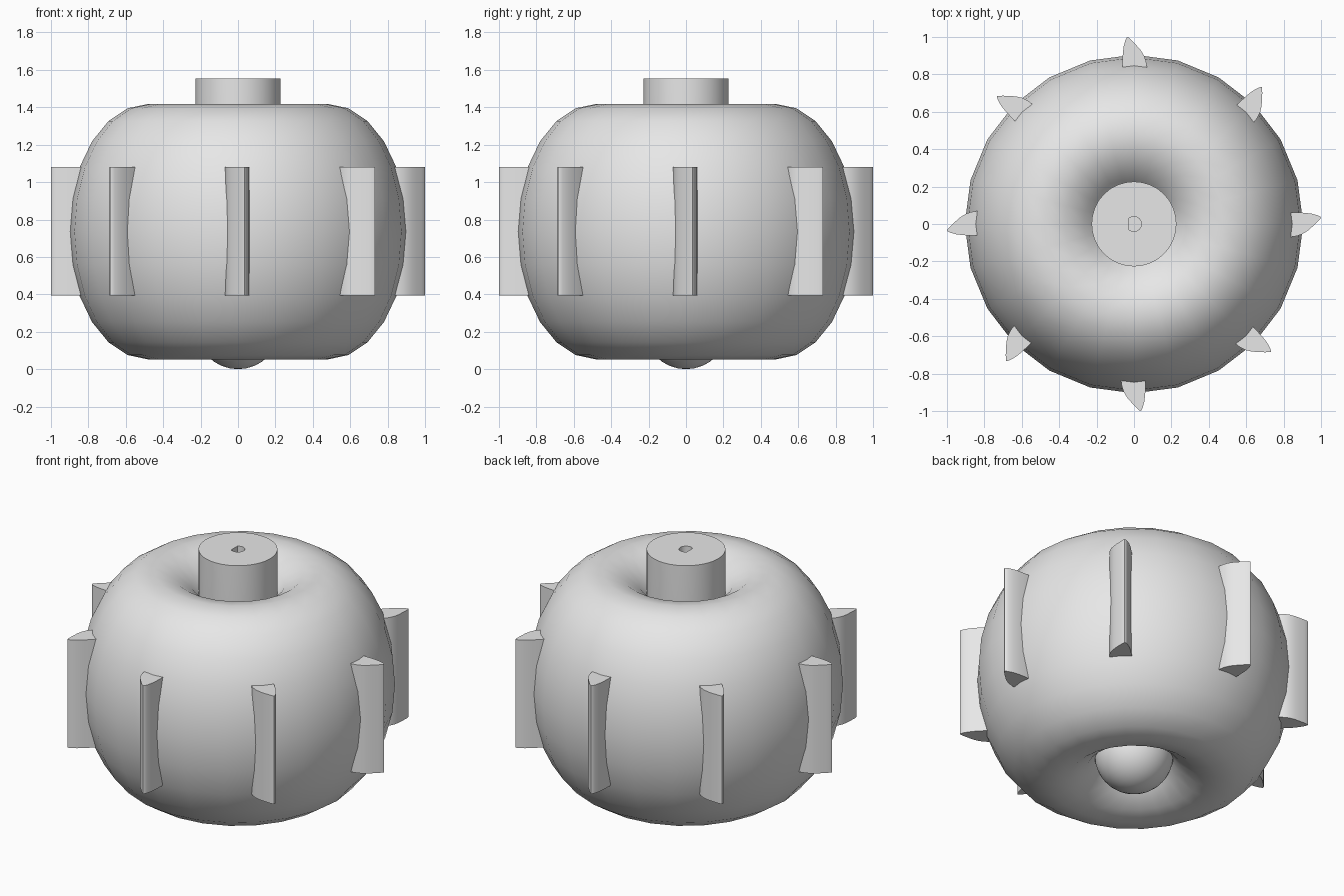
import bpy
import bmesh
import math
from math import cos, sin, pi
from mathutils import Matrix

cube = bpy.data.objects.get("Cube")
if cube:
    bpy.data.objects.remove(cube, do_unlink=True)

grey = bpy.data.materials.new("plain_grey")
grey.use_nodes = True
grey.diffuse_color = (0.8, 0.8, 0.8, 1)
grey.node_tree.nodes["Principled BSDF"].inputs["Base Color"].default_value = (0.8, 0.8, 0.8, 1)


def finish(obj, angle=40):
    obj.data.materials.append(grey)
    bpy.ops.object.select_all(action='DESELECT')
    obj.select_set(True)
    bpy.context.view_layer.objects.active = obj
    bpy.ops.object.shade_smooth_by_angle(angle=math.radians(angle))


def add_mesh(name, bm):
    bmesh.ops.recalc_face_normals(bm, faces=bm.faces)
    mesh = bpy.data.meshes.new(name)
    bm.to_mesh(mesh)
    bm.free()
    obj = bpy.data.objects.new(name, mesh)
    bpy.context.collection.objects.link(obj)
    finish(obj)
    return obj


def add_ring(bm, points):
    verts = [bm.verts.new(p) for p in points]
    edges = [bm.edges.new((verts[i - 1], verts[i])) for i in range(len(verts))]
    return verts, edges


def join_rings(bm, a, b):
    for i in range(len(a)):
        bm.faces.new((a[i - 1], a[i], b[i], b[i - 1]))


# Body: a torus stretched upwards
MID, TUBE, HALF_HEIGHT = 0.735, 0.425, 0.683
bpy.ops.mesh.primitive_torus_add(major_segments=24, minor_segments=24,
                                 major_radius=0.48, minor_radius=TUBE)
body = bpy.context.object
body.name = "body"
body.data.transform(Matrix.Translation((0, 0, MID))
                    @ Matrix.Diagonal((1, 1, HALF_HEIGHT / TUBE, 1)))
finish(body)

# Core: a round-bottomed shaft with a D-shaped bore in its top
RADIUS, TOP, SIDES = 0.227, 1.555, 32
bm = bmesh.new()
profile = [(RADIUS * cos(a), RADIUS - RADIUS * sin(a))
           for a in (pi / 2 * k / 8 for k in range(7, -1, -1))] + [(RADIUS, TOP)]
rings = [add_ring(bm, [(r * cos(2 * pi * i / SIDES), r * sin(2 * pi * i / SIDES), z)
                       for i in range(SIDES)]) for r, z in profile]
for lower, upper in zip(rings, rings[1:]):
    join_rings(bm, lower[0], upper[0])
pole = bm.verts.new((0, 0, 0))
first = rings[0][0]
for i in range(SIDES):
    bm.faces.new((first[i - 1], first[i], pole))

bore = [(0.04 * cos(a), 0.04 * sin(a))
        for a in (math.radians(-130 + 260 * k / 16) for k in range(17))]
bore_top = add_ring(bm, [(x, y, TOP) for x, y in bore])
bore_end = add_ring(bm, [(x, y, TOP - 0.5) for x, y in bore])
join_rings(bm, bore_top[0], bore_end[0])
bm.faces.new(bore_end[0])
bmesh.ops.triangle_fill(bm, use_beauty=True, use_dissolve=False,
                        edges=rings[-1][1] + bore_top[1], normal=(0, 0, 1))
add_mesh("core_shaft", bm)

# Fins: eight swept blades, section given as (radial, sideways)
section = [(0.78, 0.06), (0.86, 0.061), (0.91, 0.06), (0.95, 0.055), (0.98, 0.047),
           (0.995, 0.04), (1.0, 0.034), (0.995, 0.026), (0.98, 0.01), (0.955, -0.013),
           (0.93, -0.035), (0.9, -0.054), (0.875, -0.063), (0.85, -0.068), (0.78, -0.07)]
for n in range(8):
    bm = bmesh.new()
    low = add_ring(bm, [(x, y, 0.395) for x, y in section])[0]
    high = add_ring(bm, [(x, y, 1.08) for x, y in section])[0]
    join_rings(bm, low, high)
    bm.faces.new(low)
    bm.faces.new(high)
    bm.transform(Matrix.Rotation(n * pi / 4, 4, 'Z'))
    add_mesh(f"fin_{n + 1}", bm)
